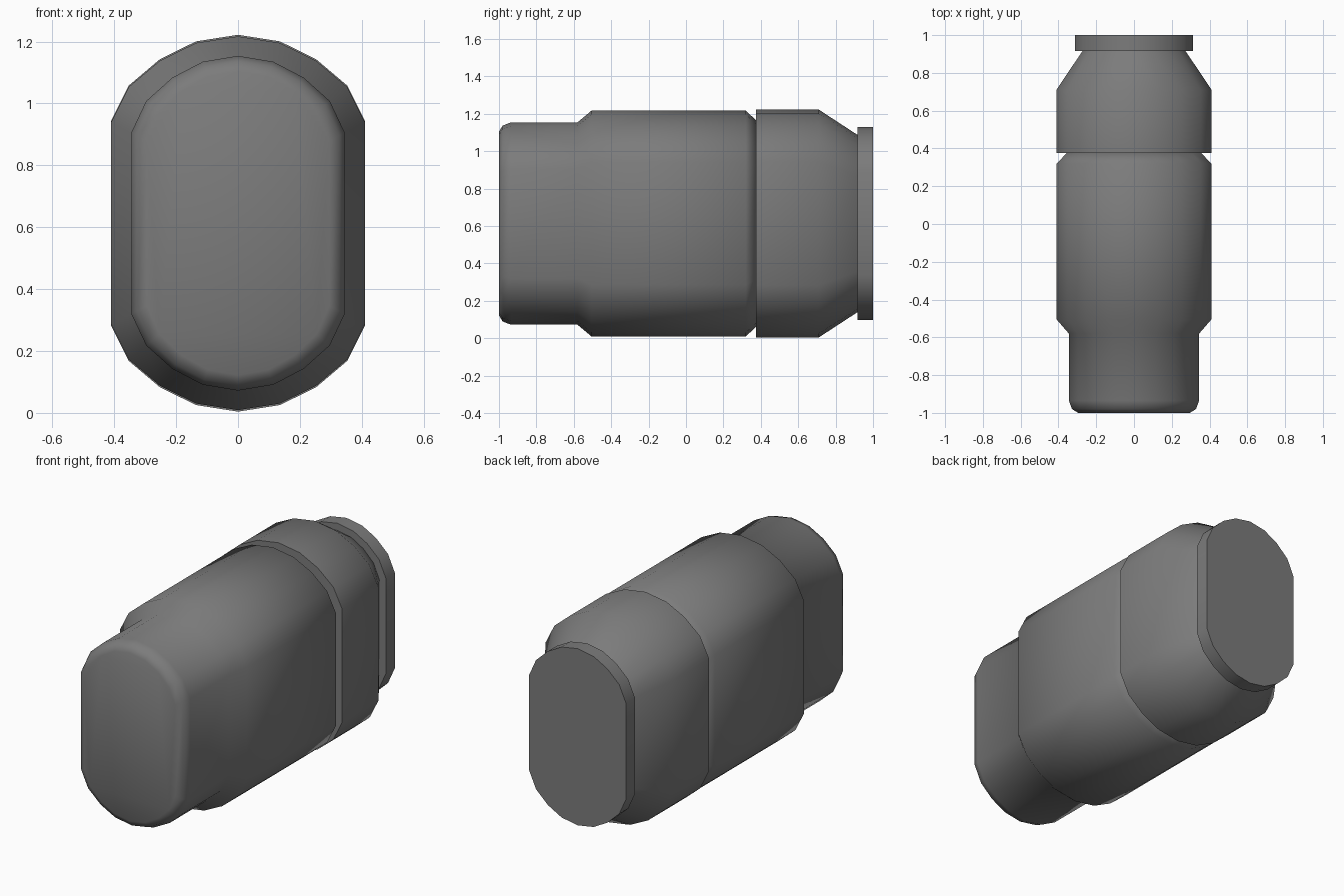
import bpy, bmesh, math

if "Cube" in bpy.data.objects:
    bpy.data.objects.remove(bpy.data.objects["Cube"])

CENTRE_Z = 0.613
# Upper right quarter of the capsule-like section, as fractions of half width / half height
QUARTER = [(1.0, 0.541), (0.86, 0.73), (0.615, 0.87), (0.33, 0.965), (0.0, 1.0)]

grey = bpy.data.materials.new("dark_grey")
grey.diffuse_color = (0.2, 0.2, 0.2, 1)
grey.use_nodes = True
grey.node_tree.nodes["Principled BSDF"].inputs["Base Color"].default_value = grey.diffuse_color


def section():
    right = [(x, -z) for x, z in reversed(QUARTER)] + QUARTER
    left = [(-x, z) for x, z in reversed(right[1:-1])]
    return right + left


def loft(name, rings):
    """Skin rings of (y, half width, half height) and close both ends."""
    bm = bmesh.new()
    loops = [[bm.verts.new((x * w, y, CENTRE_Z + z * h)) for x, z in section()]
             for y, w, h in rings]
    n = len(loops[0])
    for a, b in zip(loops, loops[1:]):
        for i in range(n):
            j = (i + 1) % n
            bm.faces.new((a[i], a[j], b[j], b[i]))
    bm.faces.new(loops[0])
    bm.faces.new(loops[-1])
    bmesh.ops.recalc_face_normals(bm, faces=bm.faces)
    mesh = bpy.data.meshes.new(name)
    bm.to_mesh(mesh)
    bm.free()
    mesh.materials.append(grey)
    obj = bpy.data.objects.new(name, mesh)
    bpy.context.collection.objects.link(obj)
    bpy.ops.object.select_all(action='DESELECT')
    obj.select_set(True)
    bpy.context.view_layer.objects.active = obj
    bpy.ops.object.shade_smooth_by_angle(angle=math.radians(50))
    return obj


# Main body with rounded narrow front and chamfered shoulders
loft("main_body", [
    (-1.0, 0.295, 0.491), (-0.98, 0.328, 0.524), (-0.935, 0.345, 0.541),
    (-0.58, 0.345, 0.541), (-0.505, 0.41, 0.604), (0.32, 0.41, 0.604),
    (0.376, 0.355, 0.55)])

# Collar tapering toward the back
loft("rear_collar", [
    (0.375, 0.411, 0.609), (0.71, 0.411, 0.609), (0.92, 0.27, 0.472)])

# Flat end plate
loft("end_cap", [(0.917, 0.313, 0.516), (1.0, 0.313, 0.516)])
